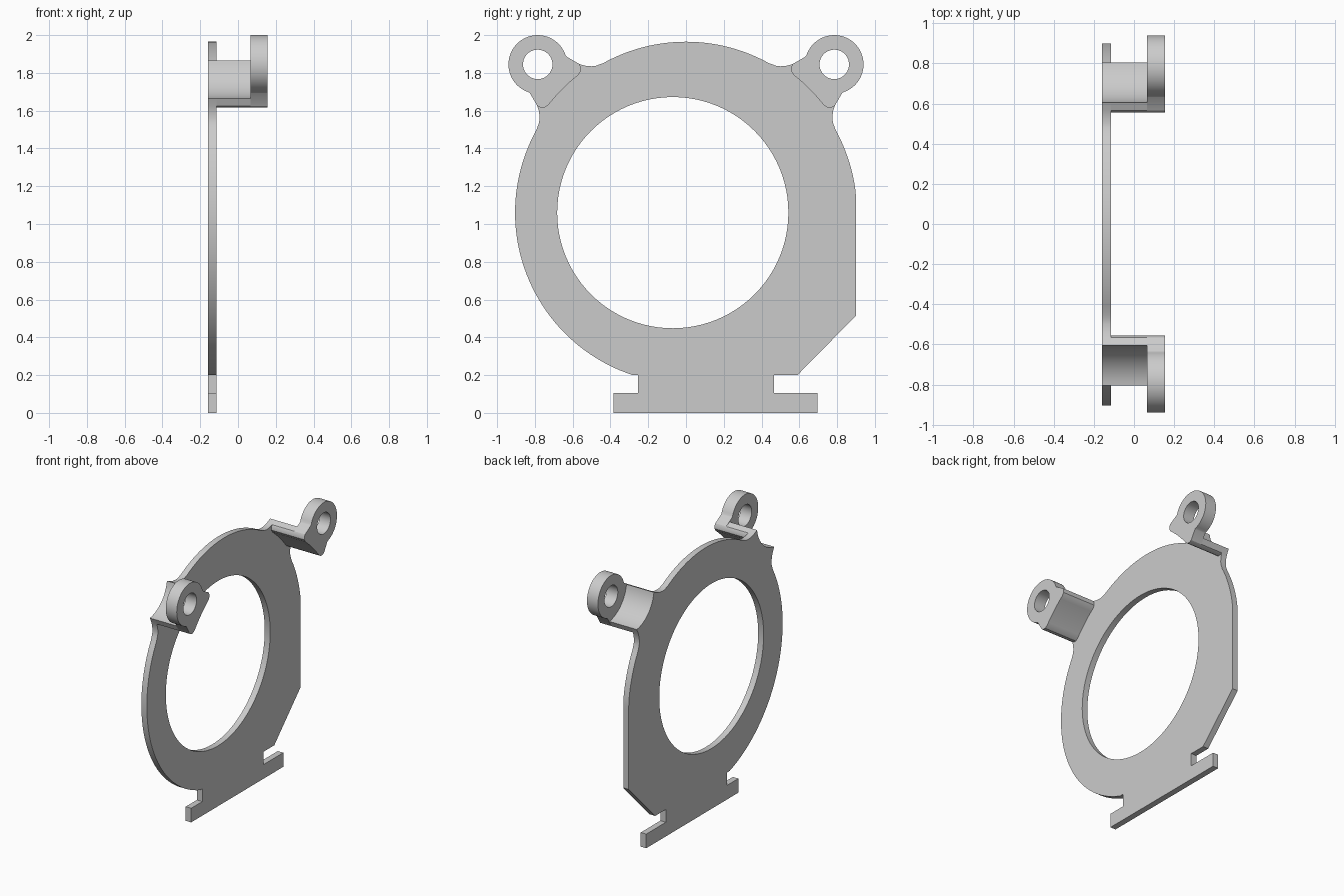
import bpy, bmesh
from math import cos, sin, radians
from mathutils import Matrix

cube = bpy.data.objects.get("Cube")
if cube:
    bpy.data.objects.remove(cube)

grey = bpy.data.materials.new("light grey")
grey.use_nodes = True
colour = (0.6, 0.6, 0.6, 1)
grey.diffuse_color = colour
grey.node_tree.nodes["Principled BSDF"].inputs["Base Color"].default_value = colour

CZ = 1.06        # height of the ring centre
RING = 0.905     # outer ring radius
LUG = 0.785      # lug offset from the ring centre, in y and z


def arc(cy, cz, r, a0, a1, n):
    """Points on an arc, angles in degrees."""
    angles = [radians(a0 + (a1 - a0) * i / n) for i in range(n + 1)]
    return [(cy + r * cos(a), cz + r * sin(a)) for a in angles]


def circle(cy, cz, r, n):
    return arc(cy, cz, r, 0, 360, n)[:-1]


def swap(points):
    """Reflect across the 45 degree diagonal, reversing the order."""
    return [(z, y) for y, z in reversed(points)]


def flip(points):
    return [(-y, z) for y, z in points]


def extrude(name, loops, x0, x1):
    """Fill y-z loops (inner ones become holes) and extrude them along x."""
    curve = bpy.data.curves.new(name, "CURVE")
    curve.dimensions = "2D"
    curve.fill_mode = "BOTH"
    curve.extrude = (x1 - x0) / 2
    for loop in loops:
        spline = curve.splines.new("POLY")
        spline.points.add(len(loop) - 1)
        for p, (y, z) in zip(spline.points, loop):
            p.co = (y, z + CZ, 0, 1)
        spline.use_cyclic_u = True
    ob = bpy.data.objects.new(name, curve)
    bpy.context.collection.objects.link(ob)
    bpy.ops.object.select_all(action="DESELECT")
    ob.select_set(True)
    bpy.context.view_layer.objects.active = ob
    bpy.ops.object.convert(target="MESH")
    ob = bpy.context.object
    ob.name = name
    # Stand the flat shape up: local x, y, z become y, z, x
    to_side = Matrix(((0, 0, 1, (x0 + x1) / 2), (1, 0, 0, 0), (0, 1, 0, 0), (0, 0, 0, 1)))
    bm = bmesh.new()
    bm.from_mesh(ob.data)
    bmesh.ops.transform(bm, matrix=to_side, verts=bm.verts)
    bmesh.ops.remove_doubles(bm, verts=bm.verts, dist=0.0001)
    bmesh.ops.recalc_face_normals(bm, faces=bm.faces)
    bm.to_mesh(ob.data)
    bm.free()
    ob.data.materials.clear()
    ob.data.materials.append(grey)
    bpy.ops.object.shade_smooth_by_angle(angle=radians(30))
    return ob


# Shared profile pieces of the upper corner, from one side of the diagonal
tip = [(0.556, 0.75), (0.557, 0.772), (0.565, 0.787)]
inner = arc(0, 0, 0.925, 45, 52, 5) + tip
saddle = arc(0.838, 0.838, 0.235, 188, 225, 8)
fillet = [(0.455, 0.786), (0.475, 0.778), (0.5, 0.775), (0.535, 0.778), (0.565, 0.787)]

# Flat ring plate with two ears, a clipped side and a T-shaped foot
half_ear = fillet + saddle
ear = half_ear + swap(half_ear)[1:]
right_side = [(min(y, 0.9), z) for y, z in arc(0, 0, RING, 29, 0, 12)]
foot = [(0.9, 0.515), (0.59, 0.2), (0.465, 0.2), (0.465, 0.105), (0.695, 0.105),
        (0.695, 0), (-0.385, 0), (-0.385, 0.105), (-0.255, 0.105), (-0.255, 0.2)]
outline = (arc(0, 0, RING, 119, 61, 24) + ear + right_side
           + [(y, z - CZ) for y, z in foot]
           + arc(0, 0, RING, 251.8, 151, 44) + flip(reversed(ear)))
extrude("ring_plate", [outline, circle(-0.07, 0, 0.612, 96)], -0.16, -0.115)

# Saddle-shaped arms carrying the pierced lugs
half_arm = inner + saddle
arm = half_arm + swap(half_arm)[1:-1]
half_lug = inner + [(0.632, 0.826)] + arc(LUG, LUG, 0.155, 162, 45, 20)
lug = half_lug + swap(half_lug)[1:-1]
hole = circle(LUG, LUG, 0.078, 40)
for side, place in (("left_back", list), ("right_front", flip)):
    extrude(side + "_arm", [place(arm)], -0.115, 0.065)
    extrude(side + "_lug", [place(lug), place(hole)], 0.065, 0.155)
